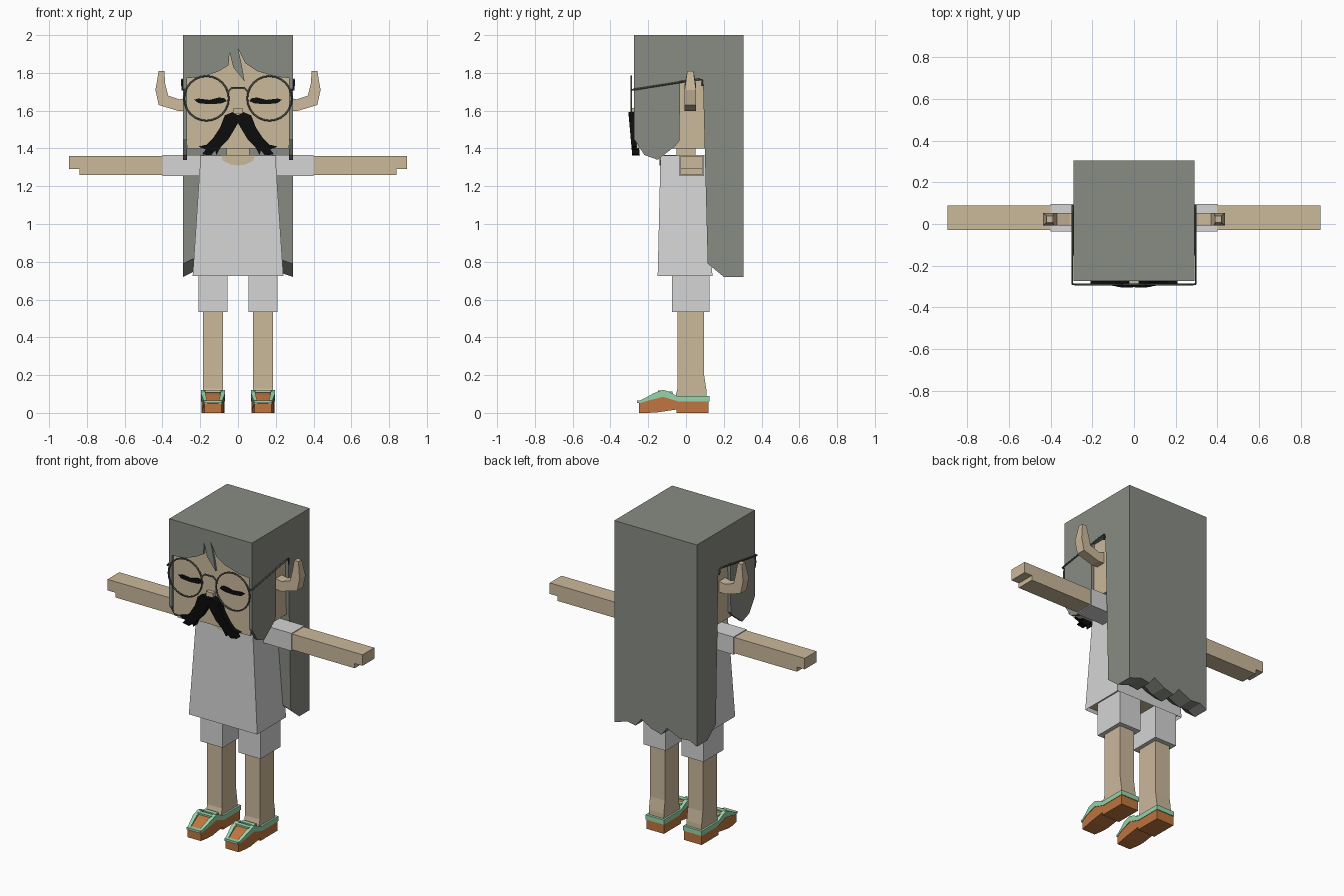
import bpy, bmesh, math

default_cube = bpy.data.objects.get("Cube")
if default_cube:
    bpy.data.objects.remove(default_cube, do_unlink=True)


def material(name, red, green, blue):
    mat = bpy.data.materials.new(name)
    mat.use_nodes = True
    color = (red, green, blue, 1)
    mat.diffuse_color = color
    mat.node_tree.nodes["Principled BSDF"].inputs["Base Color"].default_value = color
    return mat


HAIR = material("grey green hair", .25, .265, .23)
SKIN = material("tan skin", .60, .48, .33)
CLOTH = material("light grey cloth", .66, .66, .66)
ORANGE = material("orange leather", .52, .18, .05)
MINT = material("mint trim", .32, .66, .40)
BLACK = material("black", .004, .004, .004)
WIRE = material("dark grey wire", .08, .09, .08)


def finish(name, bm, mats, mirror=False):
    bmesh.ops.recalc_face_normals(bm, faces=bm.faces)
    mesh = bpy.data.meshes.new(name)
    bm.to_mesh(mesh)
    bm.free()
    for mat in mats:
        mesh.materials.append(mat)
    obj = bpy.data.objects.new(name, mesh)
    bpy.context.collection.objects.link(obj)
    if mirror:
        obj.modifiers.new("mirror", 'MIRROR')
    return obj


def loft(rings):
    """Join equal-length rings of 3D points and cap both ends."""
    bm = bmesh.new()
    loops = [[bm.verts.new(p) for p in ring] for ring in rings]
    for a, b in zip(loops, loops[1:]):
        for i in range(len(a)):
            bm.faces.new((a[i - 1], a[i], b[i], b[i - 1]))
    bm.faces.new(loops[0])
    bm.faces.new(loops[-1])
    return bm


def prism(name, profile, lo, hi, axis, mat, mirror=False, shape=None):
    """Extrude a profile along x (points are y, z) or along y (points are x, z)."""
    place = (lambda d, p: (d, p[0], p[1])) if axis == 'x' else (lambda d, p: (p[0], d, p[1]))
    bm = loft([[place(d, p) for p in profile] for d in (lo, hi)])
    if shape:
        for v in bm.verts:
            shape(v.co)
    return finish(name, bm, [mat], mirror)


def rect(x, y, z):
    return [(x[0], y[0], z), (x[1], y[0], z), (x[1], y[1], z), (x[0], y[1], z)]


def box(name, x, y, z, mat, mirror=False):
    return finish(name, loft([rect(x, y, h) for h in z]), [mat], mirror)


def wire(name, points, cyclic=False):
    curve = bpy.data.curves.new(name, 'CURVE')
    curve.dimensions = '3D'
    curve.bevel_depth = .005
    curve.bevel_resolution = 1
    curve.use_fill_caps = True
    spline = curve.splines.new('POLY')
    spline.points.add(len(points) - 1)
    for target, p in zip(spline.points, points):
        target.co = (*p, 1)
    spline.use_cyclic_u = cyclic
    curve.materials.append(WIRE)
    obj = bpy.data.objects.new(name, curve)
    bpy.context.collection.objects.link(obj)
    bpy.ops.object.select_all(action='DESELECT')
    obj.select_set(True)
    bpy.context.view_layer.objects.active = obj
    bpy.ops.object.convert(target='MESH')


# Head, neck and nose
box("head", (-.27, .27), (-.262, .12), (1.4, 1.96), SKIN)
box("neck", (-.06, .06), (-.05, .05), (1.3, 1.42), SKIN)
box("nose", (-.025, .025), (-.285, -.26), (1.585, 1.615), SKIN)

# Hair: crown block, fringe with a loose lock, side panels, long back
box("hair_crown", (-.29, .29), (-.25, .305), (1.76, 2), HAIR)
fringe = [(-.29, 2), (-.29, 1.77), (-.18, 1.78), (-.1, 1.81), (-.05, 1.84),
          (-.045, 1.91), (-.025, 1.83), (.035, 1.755), (.02, 1.84), (0, 1.93),
          (.04, 1.85), (.1, 1.81), (.2, 1.78), (.29, 1.77), (.29, 2)]
prism("hair_fringe", fringe, -.275, -.25, 'y', HAIR)
panel = [(-.275, 1.8), (-.275, 1.45), (-.22, 1.365), (-.15, 1.34),
         (-.06, 1.41), (-.035, 1.44), (-.03, 1.8)]
prism("hair_side_panel", panel, .271, .29, 'x', HAIR, True)
hem = [(-.29, .72), (-.24, .745), (-.17, .74), (-.08, .78), (-.04, .73), (.03, .75),
       (.1, .79), (.14, .74), (.2, .75), (.29, .72)]
top = [(.29, 1.76), (-.29, 1.76)]
back = [[(x, y, z + lift) for x, z in hem] + [(x, min(y, top_y), z) for x, z in top]
        for y, lift, top_y in ((.305, 0, 1), (.2, 0, 1), (.115, .07, .09))]
finish("hair_back", loft(back), [HAIR])


# Upturned ears
def narrow_tip(co):
    if co.z > 1.78:
        co.y = .023 + (co.y - .023) * .55


ear = [(.26, 1.6), (.31, 1.597), (.42, 1.63), (.437, 1.71), (.42, 1.81), (.39, 1.81),
       (.385, 1.74), (.37, 1.68), (.31, 1.66), (.26, 1.67)]
prism("ear", ear, -.007, .053, 'y', SKIN, True, narrow_tip)

# Closed eyes and moustache
eye = [(.07, 1.665), (.06, 1.65), (.09, 1.638), (.15, 1.634), (.21, 1.64),
       (.232, 1.658), (.21, 1.664), (.15, 1.657), (.1, 1.67)]
prism("closed_eye", eye, -.269, -.26, 'y', BLACK, True)


def lean(co):
    co.y += (1.59 - co.z) * .09


half = [(.03, 1.592), (.07, 1.575), (.095, 1.51), (.135, 1.45), (.165, 1.42), (.21, 1.41),
        (.17, 1.395), (.19, 1.37), (.145, 1.362), (.12, 1.39), (.115, 1.365),
        (.09, 1.41), (.05, 1.45), (.02, 1.5)]
whiskers = [(0, 1.575)] + half + [(0, 1.535)] + [(-x, z) for x, z in reversed(half)]
prism("moustache", whiskers, -.305, -.265, 'y', BLACK, False, lean)

# Round glasses
for side, label in ((1, "left"), (-1, "right")):
    ring = [(side * .167 + .118 * math.cos(a), -.29, 1.665 + .118 * math.sin(a))
            for a in (math.tau * i / 24 for i in range(24))]
    wire(label + "_lens_rim", ring, True)
    temple = [(.275, -.29, 1.71), (.296, -.288, 1.71), (.296, .06, 1.765),
              (.296, .085, 1.765), (.296, .088, 1.73)]
    wire(label + "_temple", [(side * x, y, z) for x, y, z in temple])
wire("glasses_bridge", [(-.053, -.29, 1.7), (-.03, -.29, 1.722), (.03, -.29, 1.722),
                        (.053, -.29, 1.7)])

# Shirt, open at the hem with the body inside
bm = loft([rect((-.24, .24), (-.15, .14), .725), rect((-.198, .198), (-.135, .1), 1.362)])
bmesh.ops.recalc_face_normals(bm, faces=bm.faces)
hem_face = min(bm.faces, key=lambda f: f.calc_center_median().z)
bmesh.ops.inset_region(bm, faces=[hem_face], thickness=.012)
for v in hem_face.verts:
    v.co.z += .02
hem_face.material_index = 1
finish("shirt", bm, [CLOTH, SKIN])
neckline = [(-.09, 1.364), (-.08, 1.335), (-.04, 1.315), (0, 1.31),
            (.04, 1.315), (.08, 1.335), (.09, 1.364)]
prism("neckline", neckline, -.141, -.05, 'y', SKIN)
box("sleeve", (.18, .4), (-.035, .095), (1.253, 1.365), CLOTH, True)

# Arms with stepped hands
arm = [(.38, 1.26), (.84, 1.26), (.84, 1.29), (.895, 1.29), (.895, 1.36), (.38, 1.36)]
prism("arm", arm, -.03, .088, 'y', SKIN, True)

# Shorts and legs
box("shorts_leg", (.055, .21), (-.075, .125), (.533, .75), CLOTH, True)
leg = [(-.045, .6), (-.045, .13), (-.06, .07), (.11, .07), (.108, .12), (.096, .2), (.096, .6)]
prism("leg", leg, .08, .185, 'x', SKIN, True)


# Shoes with narrowed toes, trim and straps
def narrow_toe(co):
    if co.y < -.19:
        co.x = .132 + (co.x - .132) * (.9 if co.y > -.23 else .75)


def shoe_part(name, profile, lo, hi, mat):
    prism(name, profile, lo, hi, 'x', mat, True, narrow_toe)


sole = [(-.25, 0), (-.2, 0), (-.15, .003), (-.05, .018), (-.05, 0), (.12, 0), (.12, .065),
        (-.04, .065), (-.12, .09), (-.2, .07), (-.25, .05)]
shoe_part("shoe_sole", sole, .071, .194, ORANGE)
upper = [(-.245, .04), (-.06, .04), (-.06, .09), (-.085, .1), (-.12, .112),
         (-.17, .095), (-.2, .08), (-.245, .056)]
shoe_part("shoe_upper", upper, .085, .18, ORANGE)
trim = [(.125, .06), (.125, .09), (-.05, .09), (-.085, .11), (-.12, .122), (-.17, .105),
        (-.2, .088), (-.25, .062), (-.25, .05), (-.2, .065), (-.12, .085), (-.04, .06)]
for x in (.068, .173):
    shoe_part("shoe_side_trim", trim, x, x + .024, MINT)
box("shoe_heel_trim", (.07, .195), (.1, .125), (.06, .09), MINT, True)
straps = (("ankle", -.085, .1, .113), ("middle", -.135, .108, .118), ("toe", -.245, .052, .066))
for label, y, low, high in straps:
    box("shoe_" + label + "_strap", (.086, .179), (y - .014, y + .014), (low, high), MINT, True)
